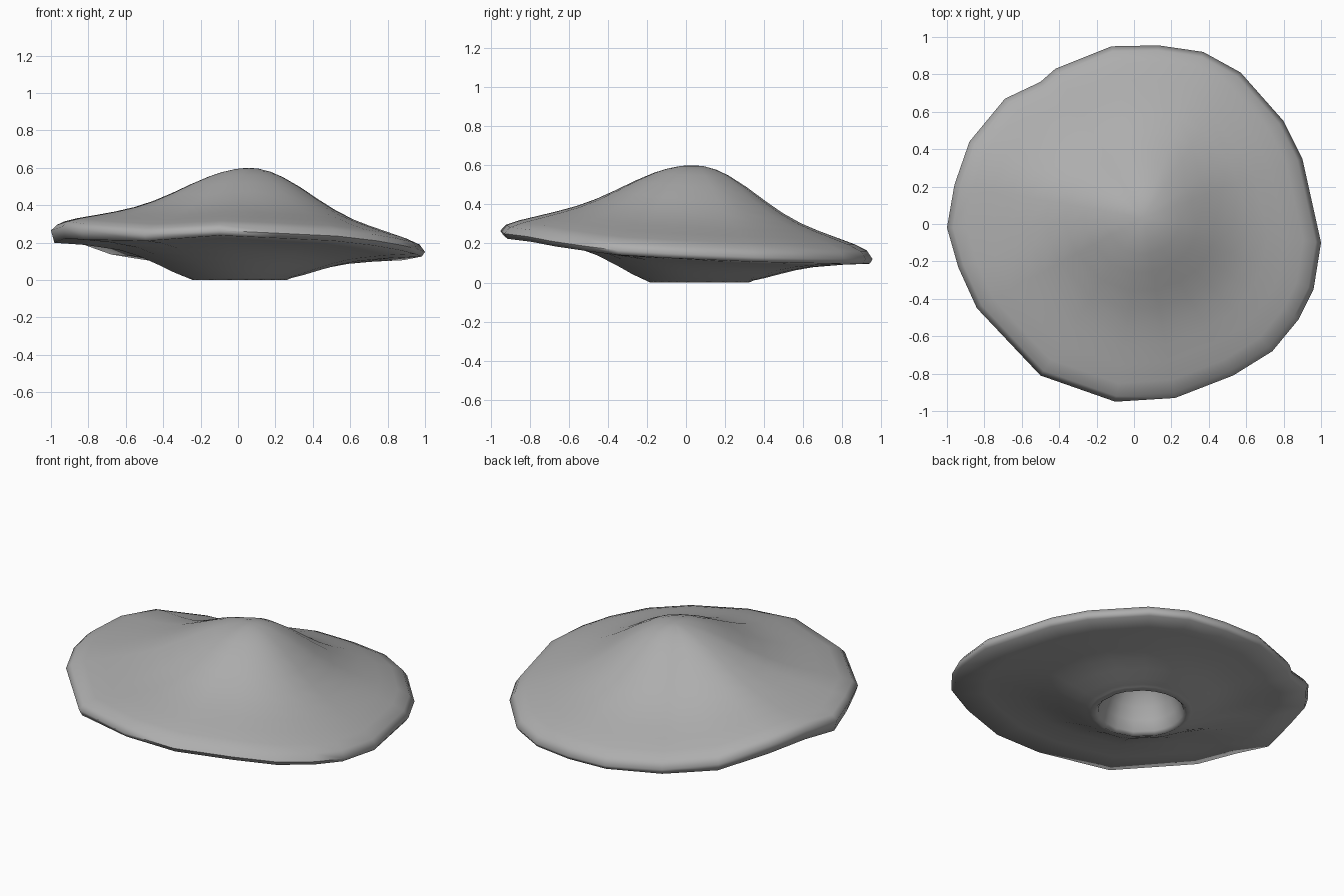
import bpy, bmesh, math

if "Cube" in bpy.data.objects:
    bpy.data.objects.remove(bpy.data.objects["Cube"])

# Uneven rim outline: x, y, height
RIM = [(1.0, -.1, .15), (.9, .35, .13), (.8, .55, .125), (.57, .81, .12), (.37, .92, .12),
       (.13, .955, .12), (-.12, .95, .125), (-.42, .83, .135), (-.5, .76, .14), (-.69, .67, .18),
       (-.88, .44, .26), (-.96, .21, .285), (-1.0, -.02, .265), (-.94, -.23, .285),
       (-.84, -.45, .27), (-.5, -.81, .245), (-.1, -.95, .265), (.22, -.93, .25),
       (.53, -.81, .235), (.74, -.68, .21), (.88, -.51, .185), (.96, -.35, .165)]
PEAK = (.05, .035, .6)         # top of the cap
BASE = (.01, .07)              # centre of the foot ring
FOOT_R = .28

# Profiles: (fraction from centre to rim, fraction of height)
TOP = [(.06, .99), (.13, .95), (.2, .885), (.3, .76), (.4, .615), (.5, .48), (.6, .37),
       (.7, .285), (.8, .21), (.9, .135), (.97, .065)]
UNDER = [(.975, .98), (.75, .92), (.5, .78), (.35, .6), (.22, .38), (.1, .16), (.03, .05), (0, .01)]
# Hollow: (radius, height)
HOLLOW = [(.255, 0), (.235, .02), (.215, .08), (.19, .15), (.155, .21), (.11, .255), (.06, .28)]


def foot(p, r):
    a = math.atan2(p[1] - BASE[1], p[0] - BASE[0])
    return BASE[0] + r * math.cos(a), BASE[1] + r * math.sin(a)


def lerp(a, b, t):
    return a + (b - a) * t


rings = []
# Cap slope, slightly dished on the left
for t, h in TOP:
    rings.append([(lerp(PEAK[0], x, t), lerp(PEAK[1], y, t),
                   lerp(z, PEAK[2], h) + .01 * t - .02 * max(0, -x) * math.sin(math.pi * t))
                  for x, y, z in RIM])
# Rim edge
rings.append(RIM)
# Underside down to the foot ring, with a thicker lip on the left
for t, h in UNDER:
    ring = []
    for p in RIM:
        fx, fy = foot(p, FOOT_R)
        thick = .022 + .04 * max(0, -p[0]) ** 2
        ring.append((lerp(fx, p[0], t), lerp(fy, p[1], t), (p[2] - thick) * h + .01 * (1 - h)))
    rings.append(ring)
# Inner hollow
for r, z in HOLLOW:
    rings.append([(*foot(p, r), z) for p in RIM])

bm = bmesh.new()
loops = [[bm.verts.new(c) for c in ring] for ring in rings]
n = len(RIM)
for a, b in zip(loops, loops[1:]):
    for i in range(n):
        j = (i + 1) % n
        bm.faces.new((a[i], b[i], b[j], a[j]))
for ring, tip in ((loops[0], PEAK), (loops[-1], (*BASE, .285))):
    v = bm.verts.new(tip)
    for i in range(n):
        bm.faces.new((v, ring[i], ring[(i + 1) % n]))
bmesh.ops.recalc_face_normals(bm, faces=bm.faces)

mesh = bpy.data.meshes.new("cap")
bm.to_mesh(mesh)
bm.free()
cap = bpy.data.objects.new("cap", mesh)
bpy.context.collection.objects.link(cap)

grey = bpy.data.materials.new("plain grey")
grey.diffuse_color = (.42, .42, .42, 1)
grey.use_nodes = True
grey.node_tree.nodes["Principled BSDF"].inputs["Base Color"].default_value = grey.diffuse_color
mesh.materials.append(grey)

bpy.context.view_layer.objects.active = cap
cap.select_set(True)
bpy.ops.object.shade_smooth_by_angle(angle=math.radians(75))
